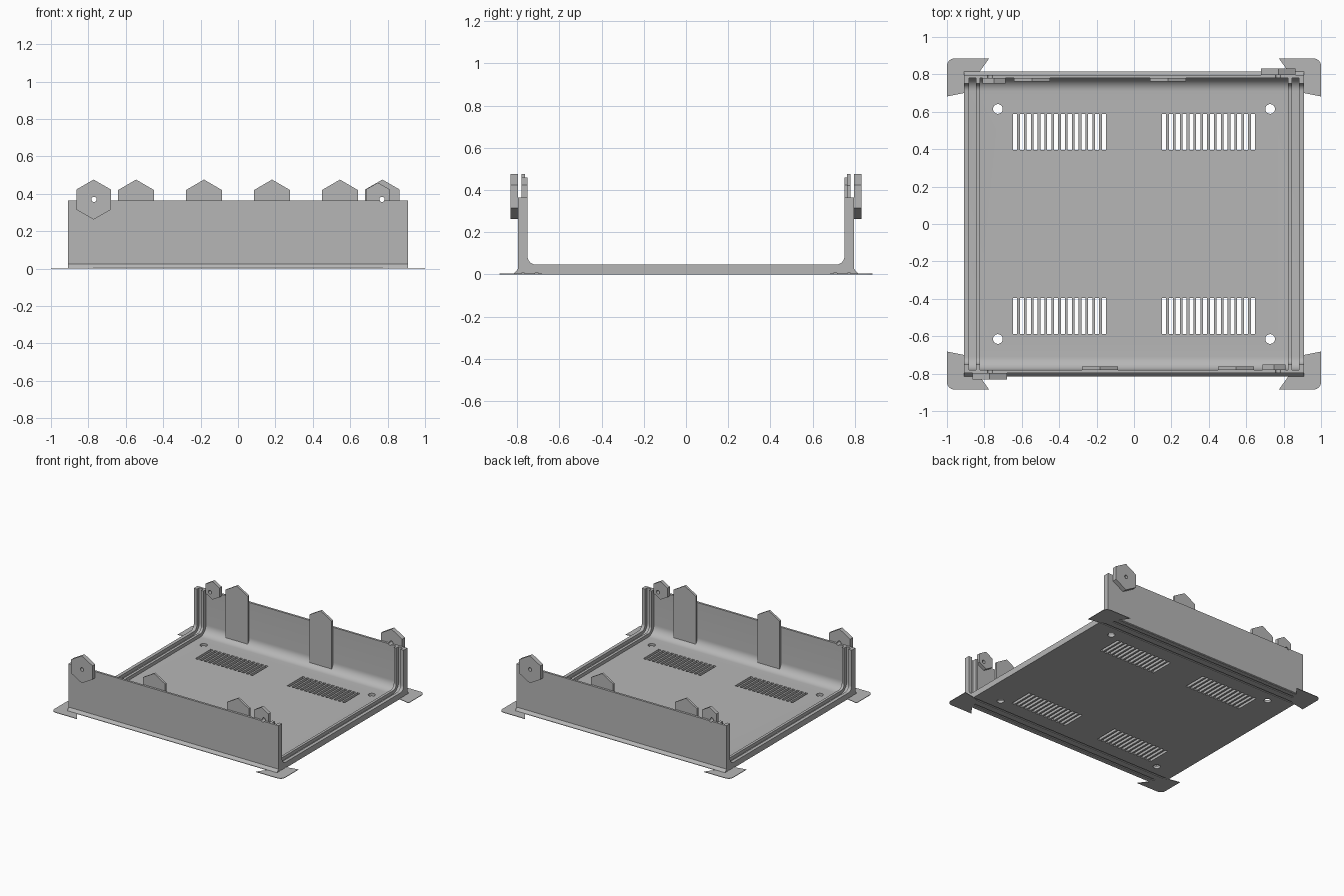
import bpy, bmesh
from math import sin, cos, pi, radians
from mathutils import Matrix

cube = bpy.data.objects.get("Cube")
if cube:
    bpy.data.objects.remove(cube, do_unlink=True)

grey = bpy.data.materials.new("plain grey")
grey.use_nodes = True
grey.diffuse_color = (0.47, 0.47, 0.47, 1)
grey.node_tree.nodes["Principled BSDF"].inputs["Base Color"].default_value = grey.diffuse_color


def finish(bm, name):
    bmesh.ops.recalc_face_normals(bm, faces=bm.faces)
    mesh = bpy.data.meshes.new(name)
    bm.to_mesh(mesh)
    bm.free()
    mesh.materials.append(grey)
    ob = bpy.data.objects.new(name, mesh)
    bpy.context.collection.objects.link(ob)
    return ob


def select(ob):
    bpy.ops.object.select_all(action='DESELECT')
    ob.select_set(True)
    bpy.context.view_layer.objects.active = ob


def prism(name, points, axis, low, high):
    """Extrude a flat outline along x, y or z."""
    place = {'x': lambda a, b: (low, a, b),
             'y': lambda a, b: (a, low, b),
             'z': lambda a, b: (a, b, low)}[axis]
    bm = bmesh.new()
    face = bm.faces.new([bm.verts.new(place(*p)) for p in points])
    new = bmesh.ops.extrude_face_region(bm, geom=[face])["geom"]
    shift = [(high - low) * (axis == a) for a in 'xyz']
    bmesh.ops.translate(bm, vec=shift, verts=[g for g in new if isinstance(g, bmesh.types.BMVert)])
    return finish(bm, name)


def arc(cx, cy, r, start, end, n=10):
    return [(cx + r * cos(start + (end - start) * i / n),
             cy + r * sin(start + (end - start) * i / n)) for i in range(n + 1)]


def mirrored(half):
    """Close a half outline running from the middle outwards."""
    return half + [(-y, z) for y, z in reversed(half)]


def inner_u(wall, floor, r):
    """Half of the rounded inside contour, from wall top to floor."""
    return [(wall, TOP)] + arc(wall - r, floor + r, r, 0, -pi / 2)


def hexagon(cx, cz, r):
    return [(cx + r * sin(i * pi / 3), cz + r * cos(i * pi / 3)) for i in range(6)]


TOP, END, OUTER, INNER = 0.365, 0.909, 0.797, 0.78
shell_in = inner_u(INNER, 0.02, 0.07)
rib_in = inner_u(0.751, 0.046, 0.04)

# Thin tray shell with flared foot and shallow grooves underneath
underside = []
for y in (0.70, 0.765):
    underside += [(y, 0), (y, 0.006), (y + 0.015, 0.006), (y + 0.015, 0)]
shell = prism("tray_shell", mirrored(underside + [(0.815, 0), (0.815, 0.004), (OUTER, 0.025),
              (OUTER, TOP)] + shell_in), 'x', -END, END)

# Paired ribs at each open end, forming a panel slot
ribs = []
for side, s in (("left", 1), ("right", -1)):
    for kind, a, b in (("outer", 0.882, END), ("inner", 0.824, 0.845)):
        section = mirrored(list(reversed(shell_in)) + rib_in)
        ribs.append(prism(f"{side}_{kind}_rib", section, 'x', s * a, s * b))

# Fastening plates and tabs, repeated by a half turn
bored = [shell]
for side, s in (("front", 1), ("back", -1)):
    def plate(name, pts, y0, y1):
        return prism(f"{side}_{name}", [(s * x, z) for x, z in pts], 'y', s * y0, s * y1)

    bored.append(plate("hex_plate", hexagon(-0.772, 0.369, 0.107), -0.831, -OUTER))
    bored.append(plate("small_hex_tab", hexagon(0.748, 0.389, 0.071), -INNER, -0.752))
    for i, x in enumerate((-0.182, 0.545)):
        w = 0.096
        plate(f"locating_tab_{i + 1}", [(x - w, 0.045), (x + w, 0.045), (x + w, 0.42),
              (x, 0.476), (x - w, 0.42)], -INNER, -0.762)

# Thin anti-warp pads at the corners
pad = [(0.775, 0.885)] + arc(0.96, 0.845, 0.04, pi / 2, 0, 6) + [
    (1.0, 0.682), (END, 0.70), (0.85, 0.72), (0.825, 0.815)]
for sx in (1, -1):
    for sy in (1, -1):
        name = f"{'back' if sy > 0 else 'front'}_{'left' if sx > 0 else 'right'}_pad"
        prism(name, [(sx * x, sy * y) for x, y in pad], 'z', 0, 0.004)

# Cutter for vents, floor holes and screw bores
bm = bmesh.new()
for sx in (1, -1):
    for sy in (1, -1):
        for i in range(14):
            at = Matrix.Translation((sx * (0.161 + i * 0.0365), sy * 0.491, 0.02))
            bmesh.ops.create_cube(bm, size=1, matrix=at @ Matrix.Diagonal((0.022, 0.192, 0.2, 1)))
        bmesh.ops.create_cone(bm, cap_ends=True, segments=24, radius1=0.026, radius2=0.026, depth=0.2,
                              matrix=Matrix.Translation((sx * 0.728, sy * 0.615, 0.02)))
        bmesh.ops.create_cone(bm, cap_ends=True, segments=20, radius1=0.014, radius2=0.014, depth=0.3,
                              matrix=Matrix.Translation((sx * 0.77, sy * 0.79, 0.37))
                              @ Matrix.Rotation(pi / 2, 4, 'X'))
cutter = finish(bm, "hole_cutter")
cutter.hide_render = True

for ob in bored:
    mod = ob.modifiers.new("holes", 'BOOLEAN')
    mod.operation = 'DIFFERENCE'
    mod.solver = 'EXACT'
    mod.object = cutter
    select(ob)
    bpy.ops.object.modifier_apply(modifier=mod.name)
bpy.data.objects.remove(cutter, do_unlink=True)

# Smooth fillets, crisp edges
for ob in bored + ribs:
    select(ob)
    bpy.ops.object.shade_smooth_by_angle(angle=radians(30))
